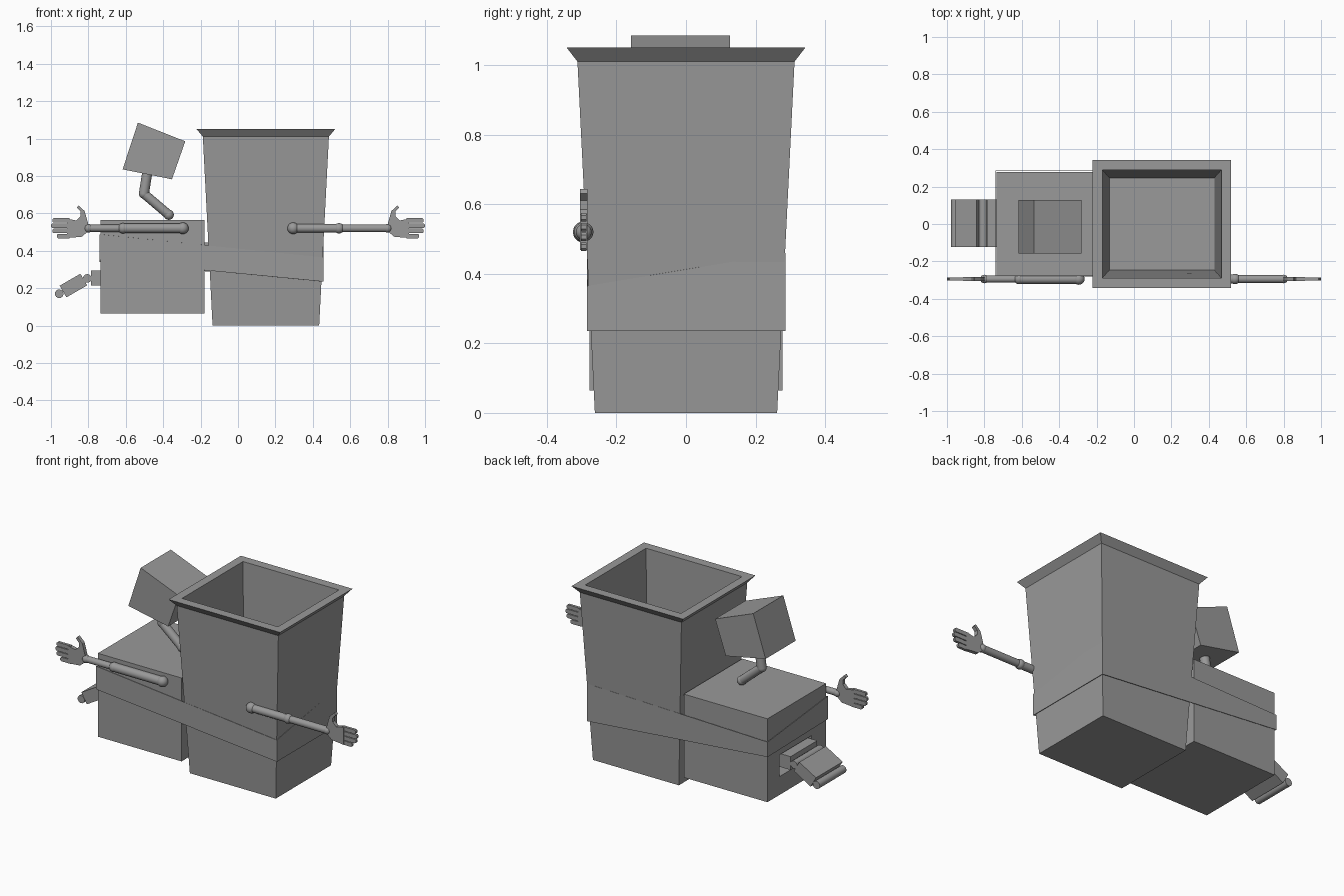
import bpy, bmesh, math
from mathutils import Vector, Matrix

if "Cube" in bpy.data.objects:
    bpy.data.objects.remove(bpy.data.objects["Cube"])

grey = bpy.data.materials.new("mid_grey")
grey.diffuse_color = (0.32, 0.32, 0.32, 1)
grey.use_nodes = True
grey.node_tree.nodes["Principled BSDF"].inputs["Base Color"].default_value = grey.diffuse_color


def finish(name, bm, smooth=False):
    bmesh.ops.recalc_face_normals(bm, faces=bm.faces)
    me = bpy.data.meshes.new(name)
    bm.to_mesh(me)
    bm.free()
    me.materials.append(grey)
    ob = bpy.data.objects.new(name, me)
    bpy.context.collection.objects.link(ob)
    if smooth:
        bpy.context.view_layer.objects.active = ob
        ob.select_set(True)
        bpy.ops.object.shade_smooth_by_angle(angle=math.radians(40))
        ob.select_set(False)
    return ob


def add_box(bm, lo, hi, tilt=0.0):
    lo, hi = Vector(lo), Vector(hi)
    mat = (Matrix.Translation((lo + hi) / 2) @ Matrix.Rotation(tilt, 4, 'Y')
           @ Matrix.Diagonal((*(hi - lo), 1)))
    bmesh.ops.create_cube(bm, size=1, matrix=mat)


def add_rod(bm, a, b, r1, r2=None, sides=16):
    a, b = Vector(a), Vector(b)
    d = b - a
    mat = Matrix.Translation((a + b) / 2) @ d.to_track_quat('Z', 'Y').to_matrix().to_4x4()
    bmesh.ops.create_cone(bm, cap_ends=True, segments=sides, radius1=r1,
                          radius2=r1 if r2 is None else r2, depth=d.length, matrix=mat)


def add_ball(bm, p, r):
    bmesh.ops.create_uvsphere(bm, u_segments=16, v_segments=10, radius=r,
                              matrix=Matrix.Translation(p))


def add_slab(bm, outline, y0, y1):
    """Extrude an (x, z) outline from y0 to y1."""
    face = bm.faces.new([bm.verts.new((x, y0, z)) for x, z in outline])
    out = bmesh.ops.extrude_face_region(bm, geom=[face])
    vs = [v for v in out["geom"] if isinstance(v, bmesh.types.BMVert)]
    bmesh.ops.translate(bm, verts=vs, vec=(0, y1 - y0, 0))


# Bin: tapered shell with flared rim and hollow inside
bm = bmesh.new()
loops = []
for hx, hy, z in [(0.285, 0.262, 0), (0.337, 0.312, 1.01), (0.37, 0.343, 1.05),
                  (0.318, 0.289, 1.05), (0.281, 0.247, 0.03)]:
    loops.append([bm.verts.new((0.149 + sx * hx, sy * hy, z))
                  for sx, sy in ((-1, -1), (1, -1), (1, 1), (-1, 1))])
for lo, hi in zip(loops, loops[1:]):
    for i in range(4):
        j = (i + 1) % 4
        bm.faces.new((lo[i], lo[j], hi[j], hi[i]))
bm.faces.new(loops[0][::-1])
bm.faces.new(loops[-1])
finish("bin", bm)

# Body box with a recess in its left side
bm = bmesh.new()
add_box(bm, (-0.735, -0.278, 0.065), (-0.18, 0.278, 0.565))
body = finish("body_box", bm)
bm = bmesh.new()
add_box(bm, (-0.80, -0.14, 0.175), (-0.66, 0.165, 0.305))
cutter = finish("recess_cutter", bm)
cutter.hide_render = True
cut = body.modifiers.new("recess", 'BOOLEAN')
cut.operation, cut.solver, cut.object = 'DIFFERENCE', 'EXACT', cutter
bpy.context.view_layer.objects.active = body
bpy.ops.object.modifier_apply(modifier="recess")
bpy.data.objects.remove(cutter)

# Slanted strap around bin and body: (x, y, low z, high z) at each corner
bm = bmesh.new()
corners = [(-0.740, -0.283, 0.35, 0.488), (0.455, -0.283, 0.235, 0.365),
           (0.455, 0.284, 0.235, 0.46), (-0.740, 0.284, 0.34, 0.43)]
pairs = [(bm.verts.new((x, y, a)), bm.verts.new((x, y, b))) for x, y, a, b in corners]
for i in range(4):
    p, q = pairs[i], pairs[(i + 1) % 4]
    bm.faces.new((p[0], q[0], q[1], p[1]))
strap = finish("strap", bm)
thick = strap.modifiers.new("thickness", 'SOLIDIFY')
thick.thickness, thick.offset = 0.004, 0

# Head: slightly skewed block
bm = bmesh.new()
add_slab(bm, [(-0.535, 1.085), (-0.282, 0.985), (-0.353, 0.782), (-0.617, 0.835)],
         -0.158, 0.127)
finish("head", bm)

# Bent neck
bm = bmesh.new()
base, bend, top = (-0.37, 0, 0.592), (-0.503, 0, 0.705), (-0.485, 0, 0.82)
add_rod(bm, base, bend, 0.025)
add_rod(bm, bend, top, 0.027)
add_ball(bm, base, 0.027)
add_ball(bm, bend, 0.027)
finish("neck", bm, True)

# Foot pedal with its mount and rounded hinge bars
bm = bmesh.new()
add_box(bm, (-0.785, -0.122, 0.215), (-0.655, 0.13, 0.295))
finish("pedal_mount", bm)
bm = bmesh.new()
add_box(bm, (-0.944, -0.122, 0.178), (-0.816, 0.13, 0.25), tilt=-math.radians(30))
finish("pedal", bm)
bm = bmesh.new()
for x, z in ((-0.806, 0.252), (-0.956, 0.17)):
    add_rod(bm, (x, -0.122, z), (x, 0.13, z), 0.023)
finish("pedal_bars", bm, True)

# Arms and hands, mirrored by side
AY, AZ = -0.294, 0.52
for side, label, elbow, r_up, r_low in ((-1, "left", 0.615, 0.026, 0.019),
                                        (1, "right", 0.54, 0.023, 0.021)):
    bm = bmesh.new()
    shoulder, mid, wrist = [(side * x, AY, AZ) for x in (0.295, elbow, 0.80)]
    add_rod(bm, shoulder, mid, r_up)
    add_rod(bm, mid, wrist, r_low)
    add_ball(bm, shoulder, 0.031)
    add_ball(bm, mid, 0.028)
    add_ball(bm, wrist, 0.023)
    finish(label + "_arm", bm, True)

    bm = bmesh.new()
    # palm and thumb
    add_slab(bm, [(side * x, z) for x, z in
                  [(0.80, 0.505), (0.835, 0.475), (0.915, 0.468), (0.915, 0.572),
                   (0.865, 0.562), (0.842, 0.585), (0.842, 0.61), (0.862, 0.63),
                   (0.852, 0.643), (0.82, 0.612), (0.808, 0.57), (0.80, 0.54)]],
             AY - 0.011, AY + 0.011)
    # fingers
    for z, tip in ((0.478, 0.968), (0.506, 0.993), (0.534, 1.0), (0.562, 0.992)):
        add_slab(bm, [(side * x, z + dz) for x, dz in
                      [(0.90, -0.012), (tip - 0.006, -0.012), (tip, -0.006),
                       (tip, 0.006), (tip - 0.006, 0.012), (0.90, 0.012)]],
                 AY - 0.008, AY + 0.008)
    finish(label + "_hand", bm)
